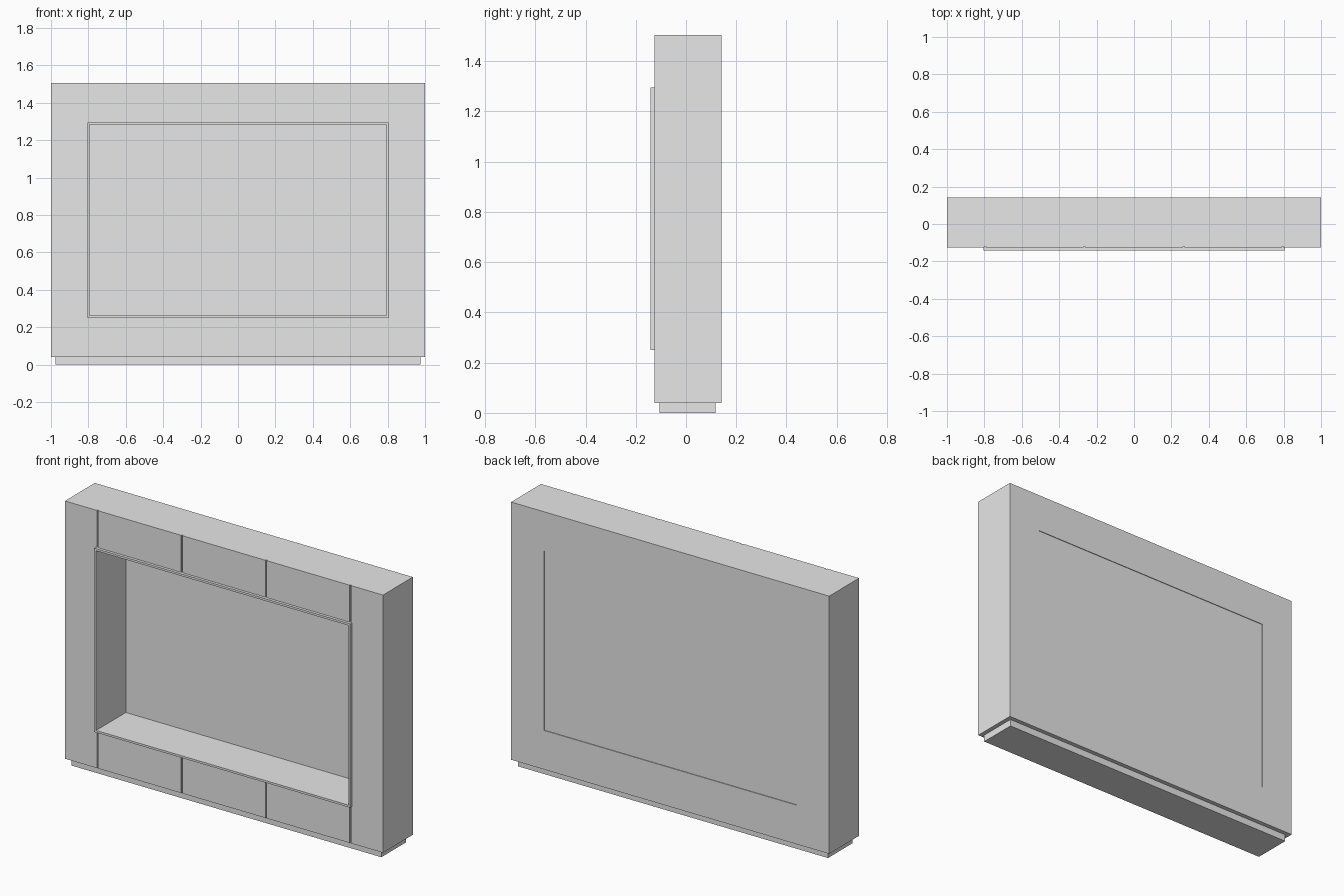
import bpy
import bmesh
from mathutils import Matrix, Vector

if "Cube" in bpy.data.objects:
    bpy.data.objects.remove(bpy.data.objects["Cube"], do_unlink=True)

grey = bpy.data.materials.new("plain_grey")
grey.use_nodes = True
colour = (0.8, 0.8, 0.8, 1)
grey.diffuse_color = colour
grey.node_tree.nodes["Principled BSDF"].inputs["Base Color"].default_value = colour


def box(name, x, y, z):
    """Box spanning the (low, high) pairs x, y and z."""
    lo, hi = (Vector(c) for c in zip(x, y, z))
    bm = bmesh.new()
    bmesh.ops.create_cube(bm, size=1, matrix=Matrix.Translation((lo + hi) / 2)
                          @ Matrix.Diagonal((*(hi - lo), 1)))
    mesh = bpy.data.meshes.new(name)
    bm.to_mesh(mesh)
    bm.free()
    mesh.materials.append(grey)
    ob = bpy.data.objects.new(name, mesh)
    bpy.context.collection.objects.link(ob)
    return ob


def cut(target, cutter):
    mod = target.modifiers.new(cutter.name, "BOOLEAN")
    mod.operation = "DIFFERENCE"
    mod.solver = "EXACT"
    mod.object = cutter
    cutter.hide_render = True
    cutter.hide_set(True)
    cutter.display_type = "WIRE"


FRONT, BACK = -0.126, 0.142
HALF_W, LOW, HIGH = 0.793, 0.262, 1.283
BOTTOM, TOP = 0.04, 1.505
RIM = 0.012

# Wall block with a rectangular opening
wall = box("wall_body", (-1, 1), (FRONT, BACK), (BOTTOM, TOP))
opening = box("opening_cutter", (-HALF_W, HALF_W), (-0.5, 0.5), (LOW, HIGH))
cut(wall, opening)

# Panel joints above and below the opening
for i, x in enumerate((-0.795, -0.265, 0.265, 0.795)):
    for side, z in (("lower", (BOTTOM - 0.1, LOW - RIM)), ("upper", (HIGH + RIM, TOP + 0.1))):
        joint = box(f"{side}_joint_cutter_{i}", (x - 0.004, x + 0.004),
                    (FRONT - 0.1, FRONT + 0.006), z)
        cut(wall, joint)

# Back panel, set slightly in from the rear face
box("back_panel", (-HALF_W, HALF_W), (0.125, BACK - 0.004), (LOW, HIGH))

# Slim raised rim around the opening
rim = box("opening_rim", (-HALF_W - RIM, HALF_W + RIM), (-0.142, FRONT),
          (LOW - RIM, HIGH + RIM))
cut(rim, opening)

# Recessed plinth
box("plinth", (-0.975, 0.975), (-0.105, 0.117), (0, BOTTOM))
